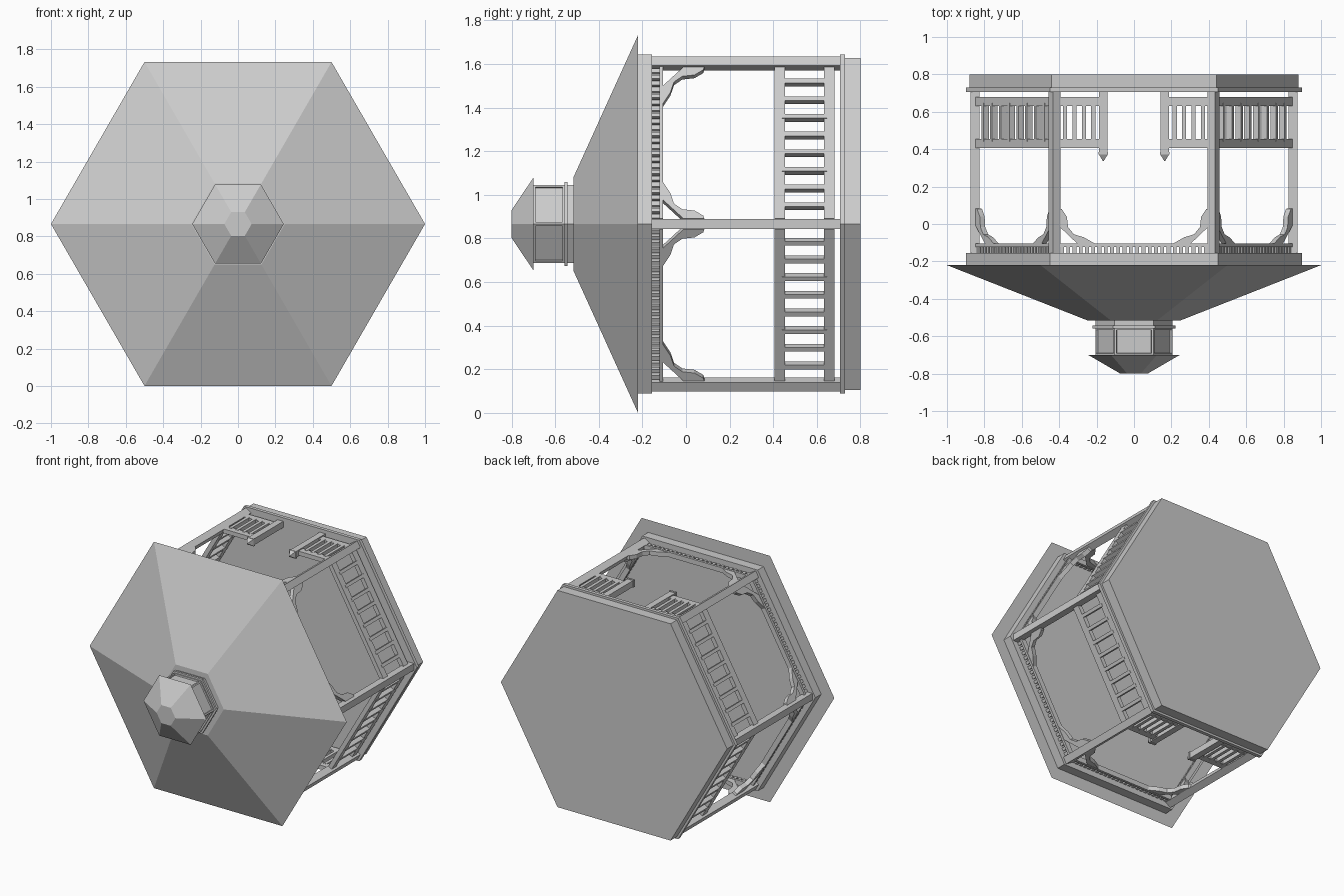
import bpy, bmesh, math
from mathutils import Matrix, Vector

if "Cube" in bpy.data.objects:
    bpy.data.objects.remove(bpy.data.objects["Cube"])

CZ = math.sqrt(3) / 2          # height of the pavilion axis (it lies on its back)
APO = 0.73                     # distance from axis to the wall planes
HALF = 0.402                   # half of the clear width between posts


def finish(name, bm):
    bmesh.ops.recalc_face_normals(bm, faces=bm.faces)
    me = bpy.data.meshes.new(name)
    bm.to_mesh(me)
    bm.free()
    ob = bpy.data.objects.new(name, me)
    bpy.context.collection.objects.link(ob)
    return ob


def hex_ring(bm, y, r):
    return [bm.verts.new((r * math.cos(math.pi / 3 * i), y,
                          CZ + r * math.sin(math.pi / 3 * i))) for i in range(6)]


def hex_loft(name, sections, panel=False):
    """Loft capped hexagons given as (y, radius)."""
    bm = bmesh.new()
    rings = [hex_ring(bm, y, r) for y, r in sections]
    sides = [bm.faces.new((a[i], a[(i + 1) % 6], b[(i + 1) % 6], b[i]))
             for a, b in zip(rings, rings[1:]) for i in range(6)]
    bm.faces.new(rings[0])
    bm.faces.new(rings[-1])
    if panel:
        bmesh.ops.recalc_face_normals(bm, faces=bm.faces)
        bmesh.ops.inset_individual(bm, faces=sides, thickness=0.014)
        bmesh.ops.inset_individual(bm, faces=sides, thickness=0.002, depth=-0.01)
    return finish(name, bm)


def frame(angle):
    """Local (along wall, y, outward) to world."""
    n = Vector((math.cos(angle), 0, math.sin(angle)))
    u = Vector((math.sin(angle), 0, -math.cos(angle)))
    m = Matrix((u, Vector((0, 1, 0)), n)).transposed().to_4x4()
    m.translation = (0, 0, CZ)
    return m


def box(bm, m, u0, u1, y0, y1, n, depth):
    mid = Matrix.Translation(((u0 + u1) / 2, (y0 + y1) / 2, n))
    bmesh.ops.create_cube(bm, size=1, matrix=m @ mid @ Matrix.Diagonal((u1 - u0, y1 - y0, depth, 1)))


def prism(bm, m, pts, n, depth):
    a = [bm.verts.new(m @ Vector((u, y, n - depth / 2))) for u, y in pts]
    b = [bm.verts.new(m @ Vector((u, y, n + depth / 2))) for u, y in pts]
    k = len(pts)
    bm.faces.new(a)
    bm.faces.new(b)
    for i in range(k):
        bm.faces.new((a[i], a[(i + 1) % k], b[(i + 1) % k], b[i]))


# Roof, cupola and floor
hex_loft("main_roof", [(-0.22, 1.0), (-0.515, 0.25)])
hex_loft("cupola_base", [(-0.51, 0.207), (-0.545, 0.207)])
hex_loft("cupola_collar", [(-0.543, 0.222), (-0.558, 0.222)])
hex_loft("cupola_body", [(-0.556, 0.207), (-0.701, 0.207)], panel=True)
hex_loft("cupola_roof", [(-0.70, 0.245), (-0.80, 0.073)])
hex_loft("eave_beam", [(-0.22, 0.898), (-0.155, 0.898)])
hex_loft("floor_lip", [(0.706, 0.897), (0.73, 0.897)])
hex_loft("floor_base", [(0.728, 0.88), (0.80, 0.88)])

# Corner posts, square sections turned against the corner direction
bm = bmesh.new()
for k in range(6):
    a = math.pi / 3 * k
    turn = Matrix.Rotation(a, 4, 'Y')
    mid = Matrix.Translation((0.85 * math.cos(a), 0.2755, CZ + 0.85 * math.sin(a)))
    bmesh.ops.create_cube(bm, size=1, matrix=mid @ turn.inverted().transposed()
                          @ Matrix.Diagonal((0.048, 0.863, 0.048, 1)))
finish("corner_posts", bm)

# Walls: frieze, brackets and railings on each of the six sides
frieze, brackets, rails, balusters, gate = (bmesh.new() for _ in range(5))
BRACKET = [(0, 0.19), (0.016, 0.185), (0.043, 0.145), (0.05, 0.089), (0.08, 0.051),
           (0.134, 0.035), (0.195, 0), (0.1, 0), (0, 0.095)]
for k in range(6):
    m = frame(math.pi / 6 + math.pi / 3 * k)
    is_open = k in (1, 4)       # entrances on two opposite sides
    box(frieze, m, -HALF, HALF, -0.122, -0.105, APO, 0.035)
    for i in range(24):
        u = (i - 11.5) * 0.0335
        box(frieze, m, u - 0.01, u + 0.01, -0.156, -0.121, APO, 0.02)
    for s in (-1, 1):
        prism(brackets, m, [(s * (HALF - u), h - 0.106) for u, h in BRACKET], APO, 0.03)

    spans = [(-HALF, -0.185), (0.185, HALF)] if is_open else [(-HALF, HALF)]
    for a, b in spans:
        for y0, y1 in ((0.406, 0.455), (0.632, 0.68)):
            box(rails, m, a, b, y0, y1, APO, 0.03)
        count = 4 if is_open else 8
        step = (b - a) / (count + (0.3 if is_open else 0.6))
        for i in range(count):
            u = (a + b) / 2 + (i - (count - 1) / 2) * step
            box(balusters, m, u - 0.011, u + 0.011, 0.44, 0.647, APO, 0.034)
    if is_open:
        for s in (-1, 1):
            c = s * 0.164
            box(gate, m, c - 0.022, c + 0.022, 0.385, 0.707, APO, 0.044)
            box(gate, m, c - 0.026, c + 0.026, 0.372, 0.386, APO, 0.052)
            tip = m @ Matrix.Translation((c, 0.355, APO)) @ Matrix.Rotation(math.pi / 2, 4, 'X')
            bmesh.ops.create_cone(gate, cap_ends=True, segments=4, radius1=0.034, radius2=0.004,
                                  depth=0.035, matrix=tip @ Matrix.Rotation(math.pi / 4, 4, 'Z'))
finish("frieze_spindles", frieze)
finish("corner_brackets", brackets)
finish("railing_rails", rails)
finish("railing_balusters", balusters)
finish("entrance_posts", gate)
